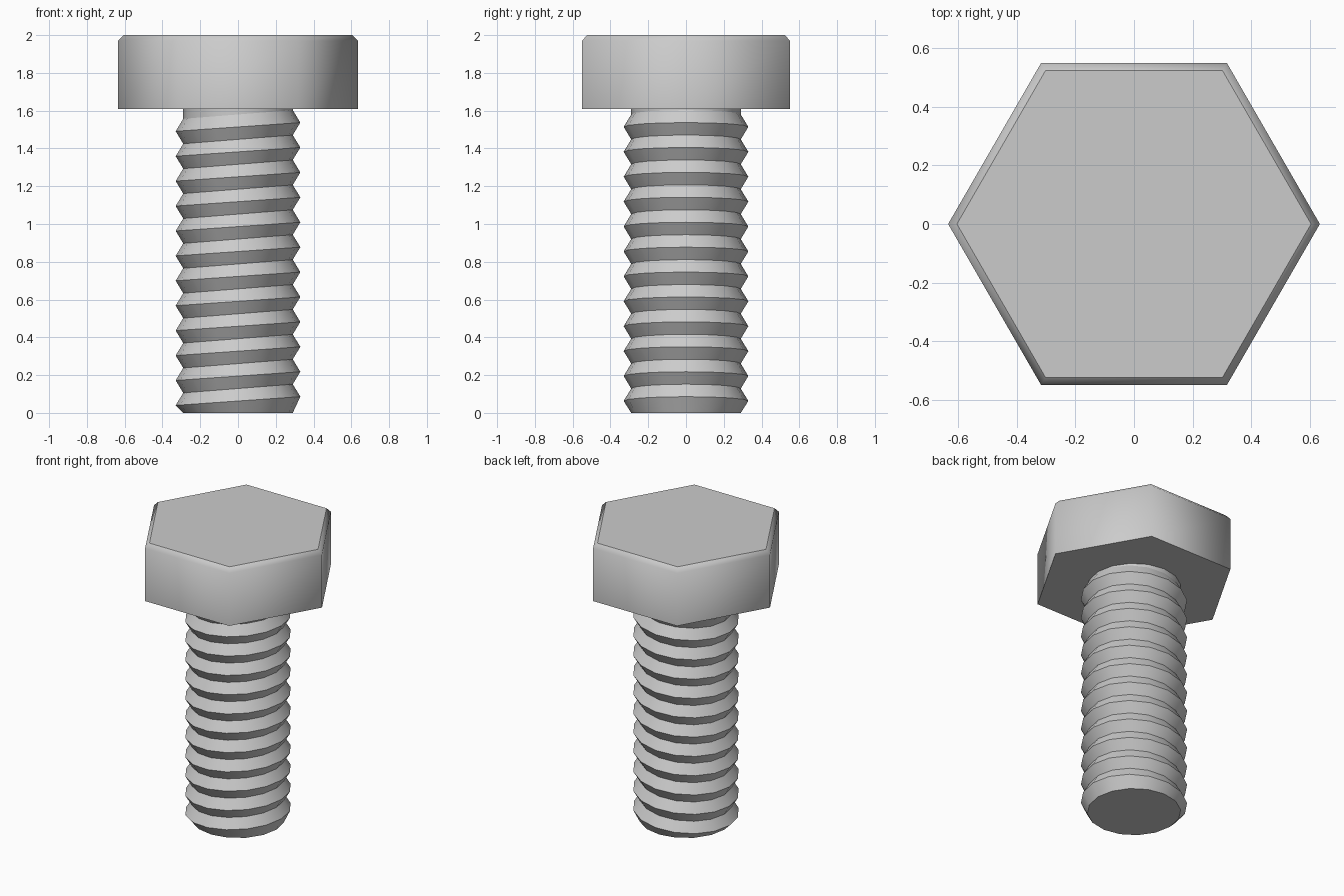
import bpy, bmesh
from math import sin, cos, pi, radians

if "Cube" in bpy.data.objects:
    bpy.data.objects.remove(bpy.data.objects["Cube"])


def loft(name, rings, cap_top):
    """Skin a stack of vertex rings and cap the ends."""
    bm = bmesh.new()
    loops = [[bm.verts.new(p) for p in ring] for ring in rings]
    n = len(loops[0])
    for a, b in zip(loops, loops[1:]):
        for i in range(n):
            j = (i + 1) % n
            bm.faces.new((a[i], a[j], b[j], b[i]))
    bm.faces.new(loops[0][::-1])
    if cap_top:
        bm.faces.new(loops[-1])
    me = bpy.data.meshes.new(name)
    bm.to_mesh(me)
    bm.free()
    ob = bpy.data.objects.new(name, me)
    bpy.context.collection.objects.link(ob)
    return ob


def ring(n, r, z, tilt=0.0):
    """Regular ring whose height rises towards +x by tilt."""
    return [(r * cos(2 * pi * i / n), r * sin(2 * pi * i / n),
             z + tilt * cos(2 * pi * i / n)) for i in range(n)]


# hexagonal head with a chamfered top
HEAD_R, HEAD_Z = 0.635, 1.61
head = loft("bolt_head", [ring(6, HEAD_R, HEAD_Z), ring(6, HEAD_R, 1.97),
                          ring(6, 0.605, 2.0)], True)
bm = bmesh.new()
bm.from_mesh(head.data)
for f in bm.faces:
    f.smooth = True
for f in bm.faces:
    f.normal_update()
    if abs(f.normal.z) > 0.9:
        for e in f.edges:
            e.smooth = False
bm.to_mesh(head.data)
bm.free()

# threaded shank: slanted crest and root rings
SIDES, ROOT, CREST = 16, 0.29, 0.33
PITCH, FIRST, TILT, TURNS = 0.1319, 0.063, 0.023, 12
rings = [ring(SIDES, ROOT, 0.0)]
for k in range(TURNS):
    z = FIRST + k * PITCH
    rings.append(ring(SIDES, CREST, z, TILT))
    rings.append(ring(SIDES, ROOT, z + PITCH / 2, TILT))
rings.append(ring(SIDES, ROOT, HEAD_Z))
shank = loft("threaded_shank", rings, False)

bpy.ops.object.select_all(action='DESELECT')
shank.select_set(True)
bpy.context.view_layer.objects.active = shank
bpy.ops.object.shade_smooth_by_angle(angle=radians(30))
